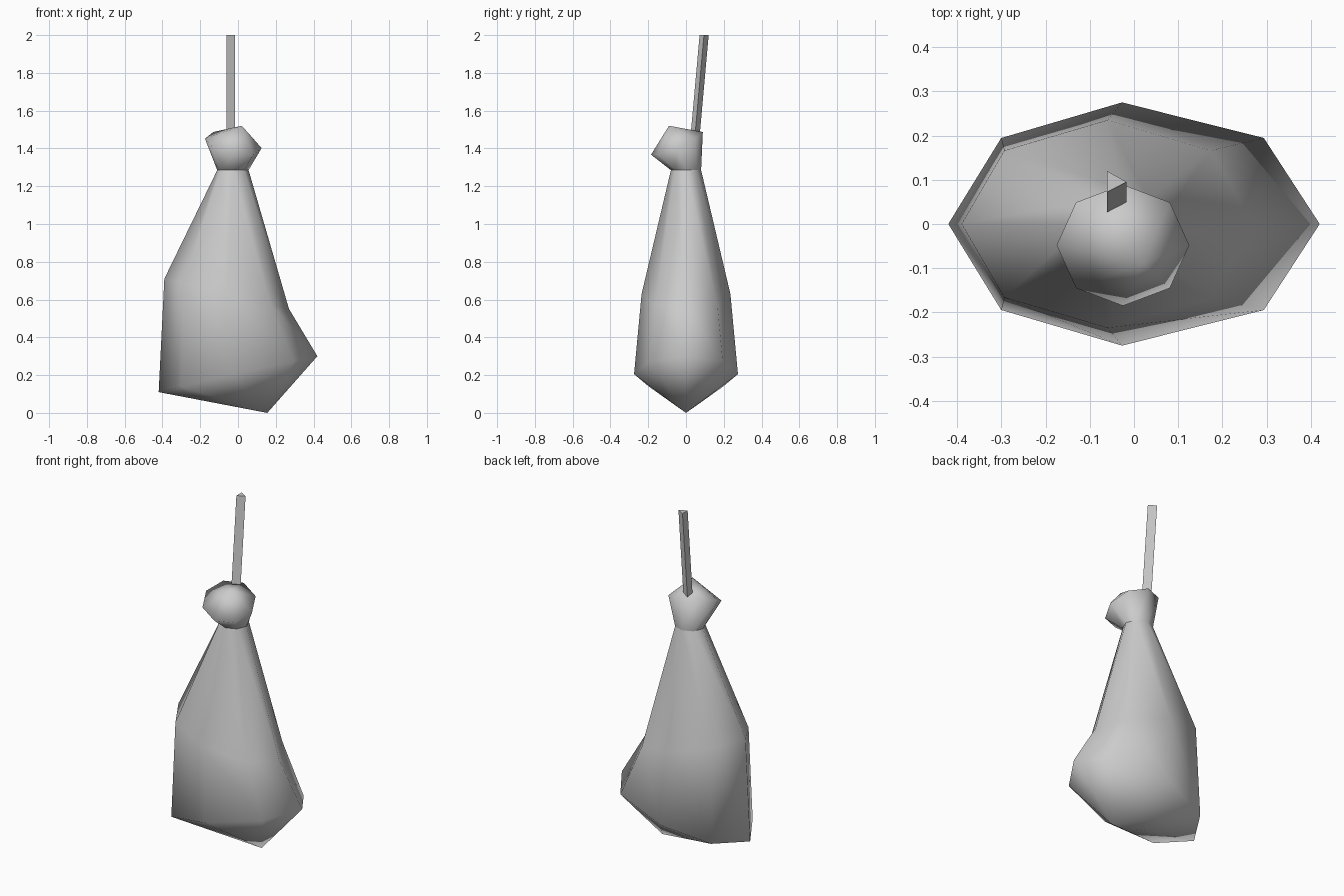
import bpy
import bmesh
from math import sin, cos, pi

cube = bpy.data.objects.get("Cube")
if cube:
    bpy.data.objects.remove(cube, do_unlink=True)

grey = bpy.data.materials.new("plain grey")
grey.use_nodes = True
grey.diffuse_color = (0.6, 0.6, 0.6, 1)
grey.node_tree.nodes["Principled BSDF"].inputs["Base Color"].default_value = (0.6, 0.6, 0.6, 1)


def tilted_ring(center, rx, ry, tilt_x=0, tilt_y=0, shift=0, sides=8):
    """Oval ring whose height leans along x and y; shift slides its front and back points."""
    cx, cy, cz = center
    ring = []
    for k in range(sides):
        c, s = cos(2 * pi * k / sides), sin(2 * pi * k / sides)
        ring.append((cx + rx * c + shift * s ** 6, cy + ry * s, cz + tilt_x * c + tilt_y * s))
    return ring


def loft(name, rings, tip=None, cap=False):
    """Bridge rings in order, optionally closing the last one with a tip or the ends with caps."""
    bm = bmesh.new()
    loops = [[bm.verts.new(p) for p in ring] for ring in rings]
    n = len(loops[0])
    for a, b in zip(loops, loops[1:]):
        for i in range(n):
            j = (i + 1) % n
            bm.faces.new((a[i], a[j], b[j], b[i]))
    if tip:
        point = bm.verts.new(tip)
        for i in range(n):
            bm.faces.new((loops[-1][i], loops[-1][(i + 1) % n], point))
    if cap:
        bm.faces.new(loops[0][::-1])
        bm.faces.new(loops[-1])
    bmesh.ops.recalc_face_normals(bm, faces=bm.faces[:])
    for face in bm.faces:
        face.smooth = not cap
    mesh = bpy.data.meshes.new(name)
    bm.to_mesh(mesh)
    bm.free()
    mesh.materials.append(grey)
    obj = bpy.data.objects.new(name, mesh)
    bpy.context.collection.objects.link(obj)
    return obj


# Sagging bag, from the neck down to its lowest point
neck = tilted_ring((-0.027, 0, 1.285), 0.083, 0.08)
belly = tilted_ring((-0.06, 0, 0.63), 0.33, 0.235, tilt_x=-0.08)
base = tilted_ring((0, 0, 0.205), 0.42, 0.275, tilt_x=0.095, shift=-0.027)
loft("bag", [neck, belly, base], tip=(0.155, 0, 0))

# Gathered knot above the neck
knot_ring = tilted_ring((-0.025, -0.048, 1.427), 0.15, 0.137, tilt_x=-0.025, tilt_y=0.06)
loft("knot", [neck, knot_ring], tip=(0.02, -0.09, 1.52))

# Three-sided leaning cord
profile = [(-0.061, 0.072), (-0.017, 0.095), (-0.061, 0.12)]
loft("cord", [[(x, y - 0.052, 1.42) for x, y in profile],
              [(x, y, 2.0) for x, y in profile]], cap=True)
